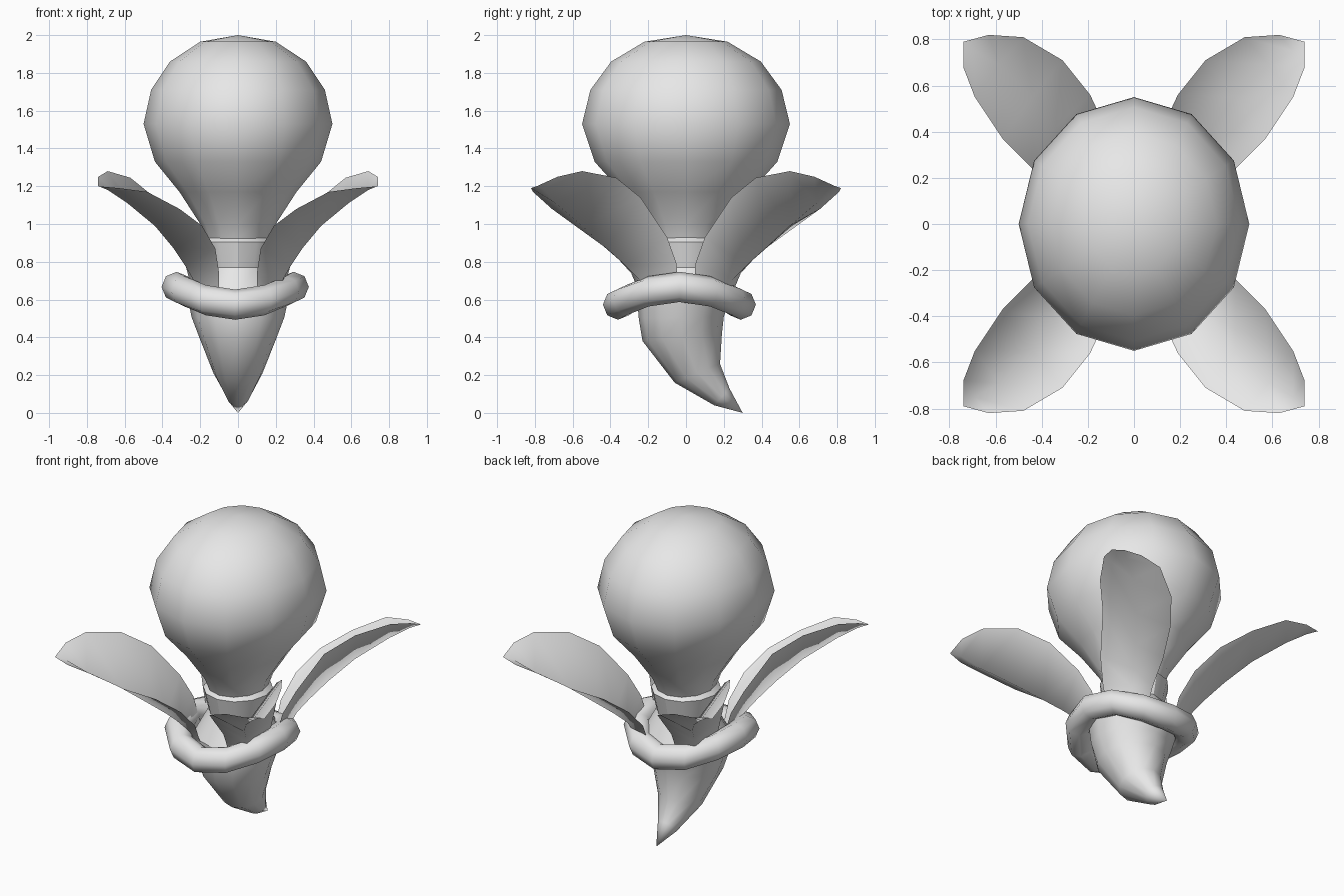
import bpy
import math

if "Cube" in bpy.data.objects:
    bpy.data.objects.remove(bpy.data.objects["Cube"])

grey = bpy.data.materials.new("plain_grey")
grey.diffuse_color = (0.8, 0.8, 0.8, 1)
grey.use_nodes = True
grey.node_tree.nodes["Principled BSDF"].inputs["Base Color"].default_value = grey.diffuse_color


def make(name, verts, faces, angle=60):
    me = bpy.data.meshes.new(name)
    me.from_pydata(verts, [], faces)
    me.materials.append(grey)
    me.update()
    ob = bpy.data.objects.new(name, me)
    bpy.context.collection.objects.link(ob)
    bpy.ops.object.select_all(action='DESELECT')
    ob.select_set(True)
    bpy.context.view_layer.objects.active = ob
    bpy.ops.object.shade_smooth_by_angle(angle=math.radians(angle))
    return ob


def loft(name, rings, tip=None, closed=False, angle=60):
    """Skin equal-sized rings (counter-clockwise, bottom to top); optional end point."""
    n, m = len(rings[0]), len(rings)
    verts = [p for r in rings for p in r]
    faces = []
    for i in range(m if closed else m - 1):
        a, b = i * n, (i + 1) % m * n
        for j in range(n):
            k = (j + 1) % n
            faces.append((a + j, a + k, b + k, b + j))
    if tip:
        verts.append(tip)
        a = (m - 1) * n
        faces += [(a + j, a + (j + 1) % n, m * n) for j in range(n)]
    return make(name, verts, faces, angle)


def oval(rx, ry, z, n=12):
    return [(rx * math.cos(2 * math.pi * j / n), ry * math.sin(2 * math.pi * j / n), z)
            for j in range(n)]


# Bulb: 12-sided, slightly deeper than wide
bulb = [(0.17, 0.92), (0.20, 1.0), (0.31, 1.17), (0.44, 1.33), (0.50, 1.53),
        (0.46, 1.71), (0.36, 1.86), (0.20, 1.965)]
loft("bulb", [oval(r, r * 1.1, z) for r, z in bulb], tip=(0, 0, 2.0))

# Neck with a small lip under the bulb, flaring out to the root
neck = [(0.25, 0.62), (0.17, 0.77), (0.20, 0.905), (0.17, 0.93)]
loft("neck", [oval(r, r * 1.05, z) for r, z in neck], angle=30)

# Root: tilted ovals bending backwards to a point (front y,z; back y,z; half width)
root = [(-0.26, 0.62, 0.24, 0.62, 0.27), (-0.25, 0.50, 0.20, 0.51, 0.245),
        (-0.23, 0.38, 0.19, 0.42, 0.205), (-0.06, 0.16, 0.18, 0.26, 0.13),
        (0.15, 0.04, 0.23, 0.13, 0.06)]
rings = []
for y0, z0, y1, z1, w in root:
    ring = []
    for j in range(12):
        a = -2 * math.pi * j / 12
        t = (1 + math.sin(a)) / 2
        ring.append((w * math.cos(a), y0 + (y1 - y0) * t, z0 + (z1 - z0) * t))
    rings.append(ring)
loft("root", rings, tip=(0, 0.30, 0.0))

# Collar: wavy closed tube, low at front and back, high at the sides
rings = []
for i in range(12):
    a = 2 * math.pi * i / 12
    ring = []
    for j in range(8):
        b = 2 * math.pi * j / 8
        o = 0.08 * math.cos(b)
        ring.append((-0.015 + (0.31 + o) * math.cos(a), -0.035 + (0.325 + o) * math.sin(a),
                     0.62 + 0.047 * math.cos(2 * a) - 0.08 * math.sin(b)))
    rings.append(ring)
loft("collar", rings, closed=True)

# Leaves: cupped strips, rows of (inner edge, midrib, outer edge), mirrored to four corners
rows = [((0.10, 0.24, 0.62), (0.20, 0.20, 0.60), (0.24, 0.04, 0.64)),
        ((0.10, 0.29, 0.74), (0.24, 0.25, 0.71), (0.28, 0.05, 0.79)),
        ((0.12, 0.41, 0.87), (0.28, 0.32, 0.78), (0.34, 0.10, 0.93)),
        ((0.19, 0.56, 0.99), (0.34, 0.42, 0.87), (0.44, 0.24, 1.14)),
        ((0.31, 0.71, 1.08), (0.44, 0.55, 0.99), (0.57, 0.37, 1.245)),
        ((0.48, 0.81, 1.17), (0.585, 0.69, 1.11), (0.69, 0.55, 1.28)),
        ((0.63, 0.82, 1.19), (0.69, 0.75, 1.18), (0.74, 0.68, 1.25))]
for sx, side in ((1, "right"), (-1, "left")):
    for sy, end in ((1, "back"), (-1, "front")):
        verts = [(x * sx, y * sy, z) for r in rows for x, y, z in r]
        verts.append((0.74 * sx, 0.79 * sy, 1.20))
        faces = [(3 * i + j, 3 * i + j + 1, 3 * i + j + 4, 3 * i + j + 3)
                 for i in range(len(rows) - 1) for j in range(2)]
        k = 3 * (len(rows) - 1)
        faces += [(k, k + 1, k + 3 * 1), (k + 1, k + 2, k + 3)]
        if sx * sy < 0:
            faces = [f[::-1] for f in faces]
        make(f"{end}_{side}_leaf", verts, faces, 80)
